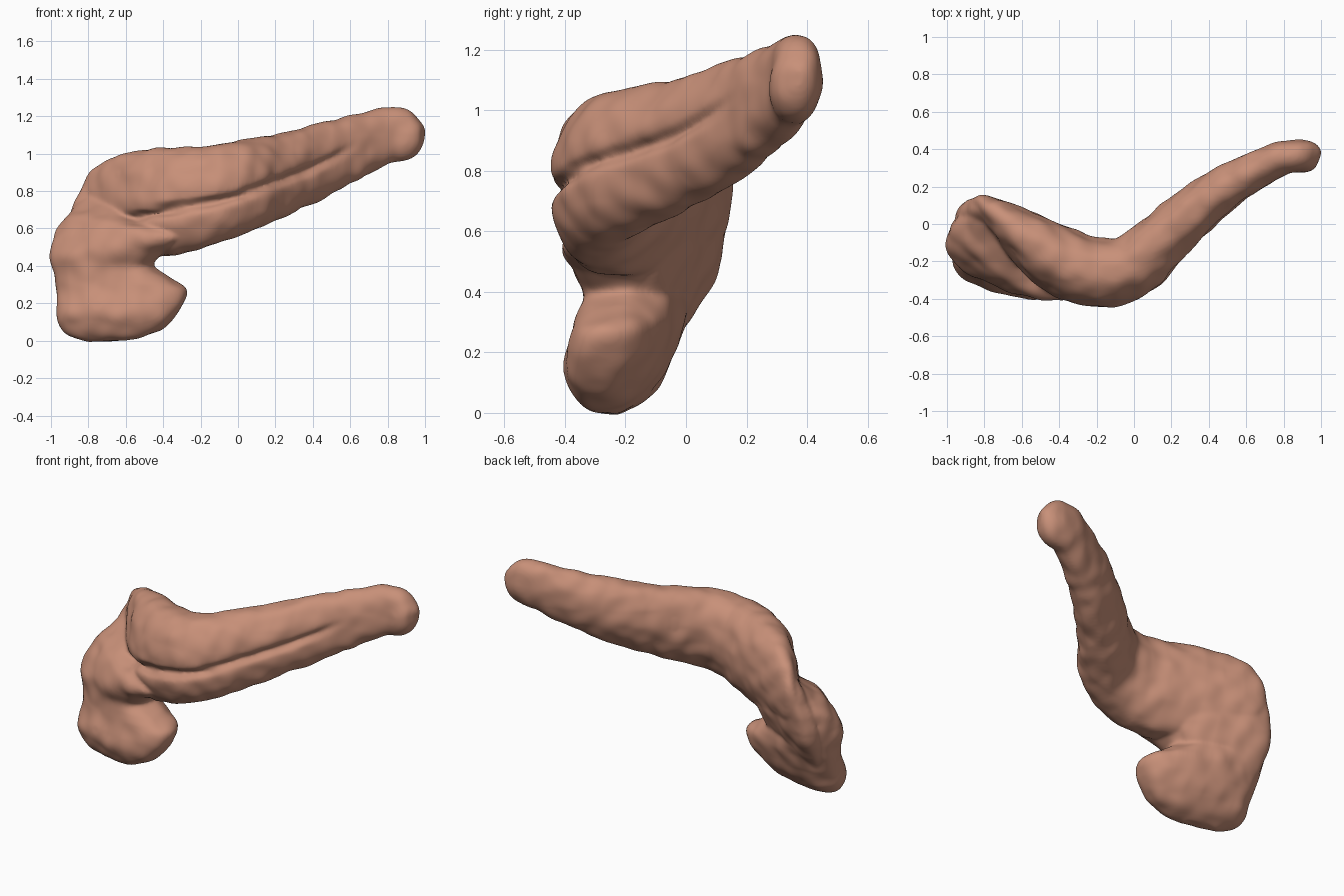
import bpy, bmesh, math
from mathutils import Vector

if "Cube" in bpy.data.objects:
    bpy.data.objects.remove(bpy.data.objects["Cube"])

SEG = 96


def catmull(rows, steps):
    """Smoothly interpolate rows of numbers."""
    out = []
    for i in range(len(rows) - 1):
        a, b = rows[max(i - 1, 0)], rows[i]
        c, d = rows[i + 1], rows[min(i + 2, len(rows) - 1)]
        for k in range(steps):
            t = k / steps
            out.append([0.5 * (2 * q + (r - p) * t + (2 * p - 5 * q + 4 * r - s) * t * t
                               + (3 * q - p - 3 * r + s) * t ** 3)
                        for p, q, r, s in zip(a, b, c, d)])
    out.append(list(rows[-1]))
    return out


def ring(center, u, v, powers):
    """Superellipse ring on half-axes u, v with its own power per quadrant."""
    pts = []
    for k in range(SEG):
        a = 2 * math.pi * k / SEG
        c, s = math.cos(a), math.sin(a)
        e = 2 / powers[k * 4 // SEG]
        pts.append(center + u * math.copysign(abs(c) ** e, c)
                   + v * math.copysign(abs(s) ** e, s))
    return pts


def skin(bm, rings):
    loops = [[bm.verts.new(p) for p in r] for r in rings]
    faces = []
    for a, b in zip(loops, loops[1:]):
        for k in range(SEG):
            n = (k + 1) % SEG
            faces.append(bm.faces.new((a[k], a[n], b[n], b[k])))
    faces += [bm.faces.new(loops[0][::-1]), bm.faces.new(loops[-1])]
    bmesh.ops.recalc_face_normals(bm, faces=faces)


def slab(bm, rows, power):
    """Upright lobe from level slices: z, left x y, right x y, half thickness."""
    rings = []
    for z, lx, ly, rx, ry, t in catmull(rows, 6):
        left, right = Vector((lx, ly, z)), Vector((rx, ry, z))
        u = (right - left) / 2
        v = Vector((-u.y, u.x, 0)).normalized() * t
        rings.append(ring((left + right) / 2, u, v, [power] * 4))
    skin(bm, rings)


bm = bmesh.new()

# Body and tail: x, y, bottom z, top z, half thickness, furrow depth
body = [
    (-0.86, 0.10, 0.62, 0.74, 0.03, 0.00),
    (-0.79, 0.095, 0.56, 0.90, 0.06, 0.00),
    (-0.60, -0.05, 0.49, 1.00, 0.13, 0.04),
    (-0.40, -0.19, 0.455, 1.03, 0.18, 0.06),
    (-0.20, -0.26, 0.49, 1.04, 0.185, 0.05),
    (-0.01, -0.225, 0.565, 1.065, 0.17, 0.045),
    (0.20, -0.04, 0.655, 1.10, 0.145, 0.04),
    (0.40, 0.13, 0.745, 1.15, 0.125, 0.03),
    (0.60, 0.26, 0.845, 1.20, 0.105, 0.00),
    (0.80, 0.355, 0.94, 1.25, 0.09, 0.00),
    (0.91, 0.365, 0.97, 1.23, 0.085, 0.00),
    (0.97, 0.365, 1.02, 1.18, 0.062, 0.00),
    (1.00, 0.362, 1.07, 1.14, 0.02, 0.00),
]
# Furrow height against x
furrow = [(-0.8, 0.575), (-0.6, 0.65), (-0.4, 0.69), (-0.2, 0.725),
          (0.0, 0.77), (0.2, 0.845), (0.4, 0.92), (0.7, 1.08)]


def furrow_z(x):
    for (xa, za), (xb, zb) in zip(furrow, furrow[1:]):
        if x < xb:
            break
    return za + (zb - za) * (x - xa) / (xb - xa)


st = catmull(body, 10)
rings = []
for i, (x, y, zb, zt, t, depth) in enumerate(st):
    p, q = st[max(i - 2, 0)], st[min(i + 2, len(st) - 1)]
    nrm = Vector((p[1] - q[1], q[0] - p[0], 0)).normalized()
    c = Vector((x, y, (zb + zt) / 2))
    # Full lower front, cut-away lower back
    r = ring(c, Vector((0, 0, (zt - zb) / 2)), nrm * t, (2.3, 1.7, 2.8, 2.0))
    # Long furrow pressed into the front side
    for pt in r:
        if (pt - c).dot(nrm) < 0:
            d = pt.z - furrow_z(pt.x)
            pt += nrm * max(depth, 0) * math.exp(-(d / 0.022) ** 2)
    rings.append(r)
skin(bm, rings)

# Head with hooked lower lobe
slab(bm, [
    (0.00, -0.80, -0.23, -0.60, -0.28, 0.03),
    (0.03, -0.90, -0.19, -0.48, -0.30, 0.08),
    (0.08, -0.95, -0.17, -0.39, -0.31, 0.12),
    (0.15, -0.965, -0.16, -0.32, -0.30, 0.15),
    (0.27, -0.97, -0.11, -0.28, -0.28, 0.16),
    (0.34, -0.975, -0.08, -0.38, -0.26, 0.16),
    (0.40, -0.985, -0.06, -0.465, -0.25, 0.16),
    (0.47, -0.99, -0.04, -0.41, -0.29, 0.17),
    (0.55, -0.975, -0.02, -0.28, -0.34, 0.165),
    (0.60, -0.95, 0.02, -0.36, -0.31, 0.16),
    (0.65, -0.90, 0.05, -0.54, -0.21, 0.145),
    (0.70, -0.865, 0.08, -0.58, -0.15, 0.105),
    (0.79, -0.82, 0.10, -0.60, -0.03, 0.05),
], 2.4)

# Flat back linking head and body
slab(bm, [
    (0.15, -0.90, -0.12, -0.50, -0.26, 0.05),
    (0.35, -0.93, 0.01, -0.50, -0.18, 0.07),
    (0.48, -0.94, 0.07, -0.45, -0.15, 0.085),
    (0.60, -0.92, 0.09, -0.40, -0.15, 0.09),
    (0.75, -0.86, 0.11, -0.50, -0.08, 0.075),
    (0.85, -0.80, 0.10, -0.60, -0.03, 0.04),
], 3)

mesh = bpy.data.meshes.new("gland")
bm.to_mesh(mesh)
bm.free()
gland = bpy.data.objects.new("gland", mesh)
bpy.context.collection.objects.link(gland)

# Fuse the lobes into one soft skin
rem = gland.modifiers.new("fuse", 'REMESH')
rem.mode = 'VOXEL'
rem.voxel_size = 0.01
rem.use_smooth_shade = True
smo = gland.modifiers.new("soften", 'SMOOTH')
smo.factor = 0.5
smo.iterations = 10

# Gentle lumpy surface
tex = bpy.data.textures.new("lumps", 'CLOUDS')
tex.noise_scale = 0.1
tex.noise_depth = 0
dis = gland.modifiers.new("lumps", 'DISPLACE')
dis.texture = tex
dis.strength = 0.016
dis.mid_level = 0.4

mat = bpy.data.materials.new("tissue")
mat.diffuse_color = (0.58, 0.28, 0.19, 1)
mat.use_nodes = True
mat.node_tree.nodes["Principled BSDF"].inputs["Base Color"].default_value = mat.diffuse_color
mesh.materials.append(mat)
